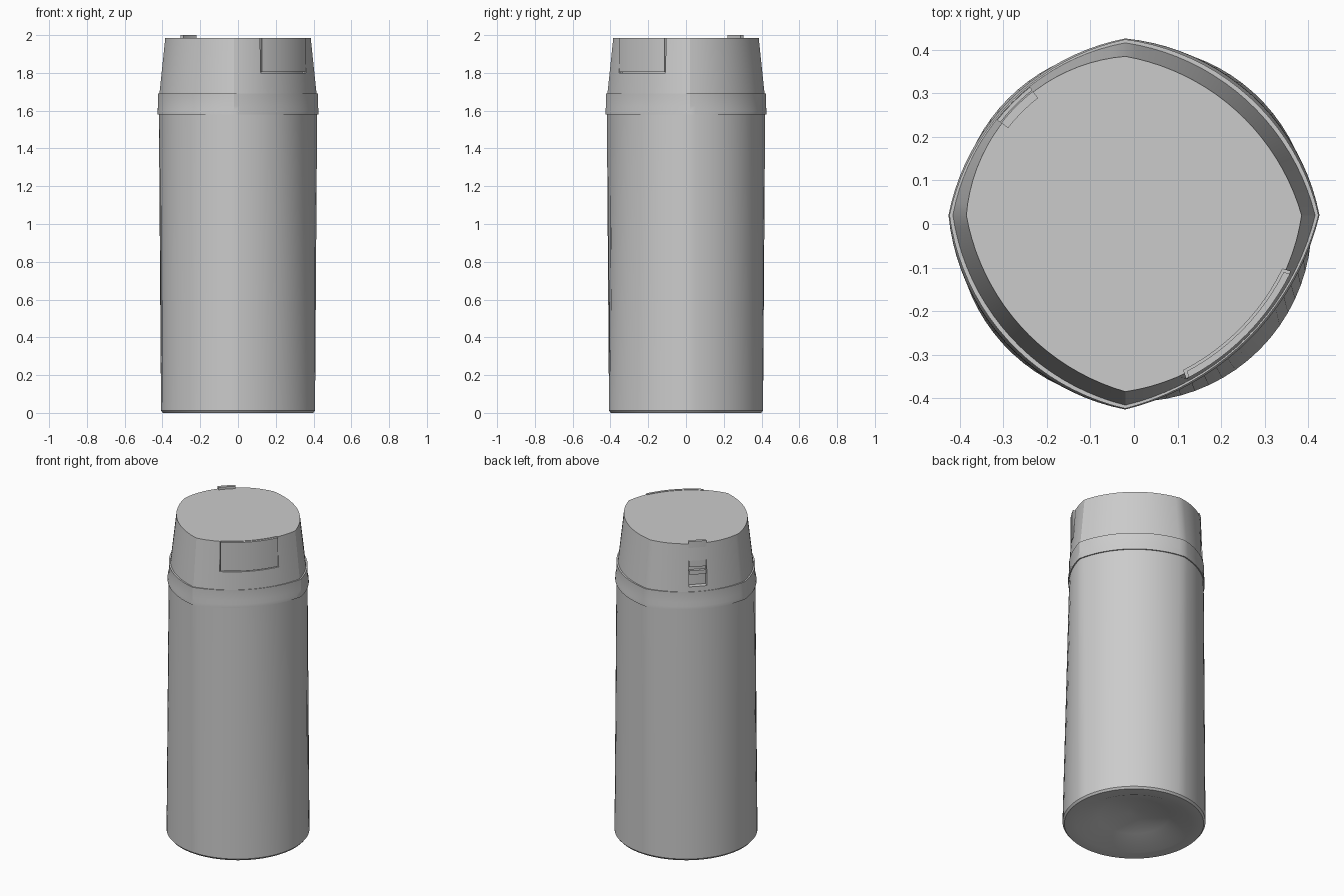
import bpy
import bmesh
from math import atan, atan2, cos, sin, hypot
from mathutils import Vector

cube = bpy.data.objects.get("Cube")
if cube:
    bpy.data.objects.remove(cube)

grey = bpy.data.materials.new("plain_grey")
grey.use_nodes = True
COLOUR = (0.6, 0.6, 0.6, 1)
grey.diffuse_color = COLOUR
grey.node_tree.nodes["Principled BSDF"].inputs["Base Color"].default_value = COLOUR

SHIFT = 0.02   # the four corners sit slightly off the axes
STEPS = 20


def arc_point(side, u, reach, sag):
    """Point on one bulged side; sides run anticlockwise from the +x corner."""
    corners = [Vector(c) for c in ((reach, SHIFT), (-SHIFT, reach),
                                   (-reach, SHIFT), (-SHIFT, -reach))]
    p, q = corners[side], corners[(side + 1) % 4]
    along = (q - p).normalized()
    out = Vector((along.y, -along.x))
    half = (q - p).length / 2
    radius = (half ** 2 + sag ** 2) / (2 * sag)
    t = (2 * u - 1) * 2 * atan(sag / half)
    return (p + q) / 2 + out * (radius * cos(t) - radius + sag) + along * radius * sin(t)


def outline(reach, sag_a, sag_b):
    """Four-cornered outline; opposite sides share a bulge."""
    return [arc_point(s, i / STEPS, reach, (sag_a, sag_b)[s % 2])
            for s in range(4) for i in range(STEPS)]


def circle(radius, guide):
    """Circle whose points line up with those of the guide outline."""
    return [Vector((cos(a), sin(a))) * radius for a in (atan2(p.y, p.x) for p in guide)]


def make(name, bm):
    bmesh.ops.recalc_face_normals(bm, faces=bm.faces)
    mesh = bpy.data.meshes.new(name)
    bm.to_mesh(mesh)
    bm.free()
    mesh.materials.append(grey)
    obj = bpy.data.objects.new(name, mesh)
    bpy.context.collection.objects.link(obj)
    return obj


def loft(name, sections):
    """Skin a stack of (outline, height) sections and cap both ends."""
    bm = bmesh.new()
    rings = [[bm.verts.new((p.x, p.y, z)) for p in pts] for pts, z in sections]
    for a, b in zip(rings, rings[1:]):
        for i in range(len(a)):
            j = (i + 1) % len(a)
            bm.faces.new((a[i], a[j], b[j], b[i]))
    bm.faces.new(rings[0])
    bm.faces.new(rings[-1])
    return make(name, bm)


def strip(name, side, u0, u1, inner, outer, z0, z1, reach=0.405, sag=0.09):
    """Curved block following one side, between two scales of the outline."""
    pts = [arc_point(side, u0 + (u1 - u0) * i / 12, reach, sag) for i in range(13)]
    loop = [p * outer for p in pts] + [p * inner for p in reversed(pts)]
    return loft(name, [(loop, z0), (loop, z1)])


def cut(target, cutter):
    mod = target.modifiers.new("cut", "BOOLEAN")
    mod.operation = "DIFFERENCE"
    mod.solver = "EXACT"
    mod.object = cutter
    bpy.context.view_layer.objects.active = target
    bpy.ops.object.modifier_apply(modifier=mod.name)
    bpy.data.objects.remove(cutter)


# body: round foot growing into the four-cornered neck, with a hollow underside
neck = outline(0.419, 0.098, 0.087)
parts = [loft("body", [(circle(0.03, neck), 0.08), (circle(0.2, neck), 0.05),
                       (circle(0.33, neck), 0.0), (circle(0.398, neck), 0.0),
                       (circle(0.408, neck), 0.012), (neck, 1.585)])]

# collar with a flared lower edge
parts.append(loft("collar", [(outline(0.426, 0.1, 0.088), 1.58),
                             (outline(0.426, 0.099, 0.088), 1.6),
                             (outline(0.424, 0.094, 0.085), 1.625),
                             (outline(0.424, 0.094, 0.085), 1.69)]))

# tapered lid, notched for the front tab and the rear latch
lid = loft("lid", [(outline(0.417, 0.09, 0.087), 1.68),
                   (outline(0.385, 0.078, 0.095), 1.985)])
cut(lid, strip("tab_notch", 3, 0.235, 0.785, 0.945, 1.2, 1.8, 2.1))
cut(lid, strip("latch_recess", 1, 0.41, 0.59, 0.93, 1.2, 1.72, 1.88))
parts.append(lid)

# front tab, standing upright in its notch
parts.append(strip("front_tab", 3, 0.245, 0.775, 0.96, 1.0, 1.805, 1.985))

# rear latch: raised catch on the rim and bars inside the recess
parts.append(strip("latch_catch", 1, 0.41, 0.59, 0.93, 0.98, 1.96, 2.0))
parts.append(strip("latch_upper_bar", 1, 0.415, 0.585, 0.92, 0.985, 1.84, 1.88))
parts.append(strip("latch_middle_bar", 1, 0.415, 0.585, 0.92, 0.975, 1.79, 1.815))

# smooth shading with crisp edges
bpy.ops.object.select_all(action="DESELECT")
for obj in parts:
    obj.select_set(True)
bpy.context.view_layer.objects.active = parts[0]
bpy.ops.object.shade_smooth_by_angle(angle=0.5)
